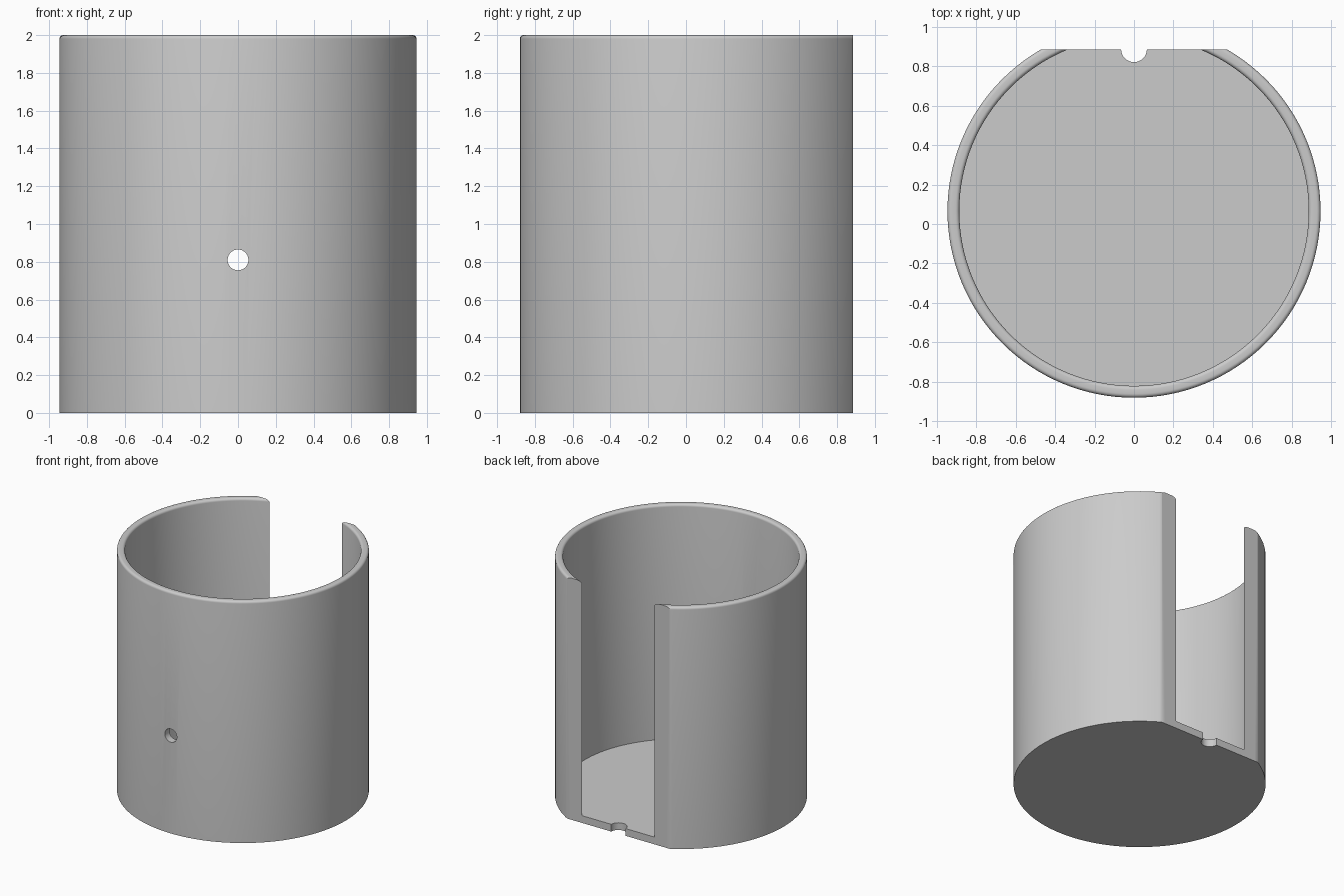
import bpy, bmesh, math
from mathutils import Matrix, Vector

old = bpy.data.objects.get("Cube")
if old:
    bpy.data.objects.remove(old, do_unlink=True)

R_OUT, R_IN, HEIGHT, FLOOR = 0.945, 0.885, 2.0, 0.06
AXIS_Y, FLAT_Y, FILLET = 0.065, 0.885, 0.02

grey = bpy.data.materials.new("light grey")
grey.use_nodes = True
colour = (0.6, 0.6, 0.6, 1)
grey.diffuse_color = colour
grey.node_tree.nodes["Principled BSDF"].inputs["Base Color"].default_value = colour


def add_object(name, bm):
    bmesh.ops.recalc_face_normals(bm, faces=bm.faces)
    mesh = bpy.data.meshes.new(name)
    bm.to_mesh(mesh)
    bm.free()
    mesh.materials.append(grey)
    obj = bpy.data.objects.new(name, mesh)
    bpy.context.collection.objects.link(obj)
    return obj


def rod(name, radius, length, matrix):
    bm = bmesh.new()
    bmesh.ops.create_cone(bm, cap_ends=True, segments=48, radius1=radius,
                          radius2=radius, depth=length, matrix=matrix)
    return add_object(name, bm)


def fillet(cx, start, steps=5):
    """Quarter round at the top of the wall, turning from start by 90 degrees."""
    angles = [start + math.pi / 2 * i / steps for i in range(steps + 1)]
    return [(cx + FILLET * math.cos(a), HEIGHT - FILLET + FILLET * math.sin(a))
            for a in angles]


# Cup: wall and floor as one turned profile with a rounded rim
profile = [(0, 0), (R_OUT, 0)]
profile += fillet(R_OUT - FILLET, 0) + fillet(R_IN + FILLET, math.pi / 2)
profile += [(R_IN, FLOOR), (0, FLOOR)]
bm = bmesh.new()
verts = [bm.verts.new((r, 0, z)) for r, z in profile]
edges = [bm.edges.new(pair) for pair in zip(verts, verts[1:])]
bmesh.ops.spin(bm, geom=verts + edges, cent=(0, 0, 0), axis=(0, 0, 1),
               angle=2 * math.pi, steps=128)
bmesh.ops.remove_doubles(bm, verts=bm.verts, dist=0.0001)
bmesh.ops.translate(bm, verts=bm.verts, vec=Vector((0, AXIS_Y, 0)))
cup = add_object("cup", bm)

# Cutters: flat back opening, front hole and cable notch in the floor
bm = bmesh.new()
bmesh.ops.create_cube(bm, size=1, matrix=Matrix.Translation((0, FLAT_Y + 0.5, 1))
                      @ Matrix.Diagonal((3, 1, 3, 1)))
cutters = [
    add_object("back_cutter", bm),
    rod("front_hole_cutter", 0.055, 1,
        Matrix.Translation((0, -0.9, 0.81)) @ Matrix.Rotation(math.pi / 2, 4, "X")),
    rod("notch_cutter", 0.065, 0.5, Matrix.Translation((0, FLAT_Y, 0))),
]

bpy.ops.object.select_all(action="DESELECT")
bpy.context.view_layer.objects.active = cup
cup.select_set(True)
for cutter in cutters:
    cutter.hide_render = True
    mod = cup.modifiers.new(cutter.name, "BOOLEAN")
    mod.operation, mod.solver, mod.object = "DIFFERENCE", "EXACT", cutter
    bpy.ops.object.modifier_apply(modifier=mod.name)
    bpy.data.objects.remove(cutter, do_unlink=True)

bpy.ops.object.shade_smooth_by_angle(angle=math.radians(30))
